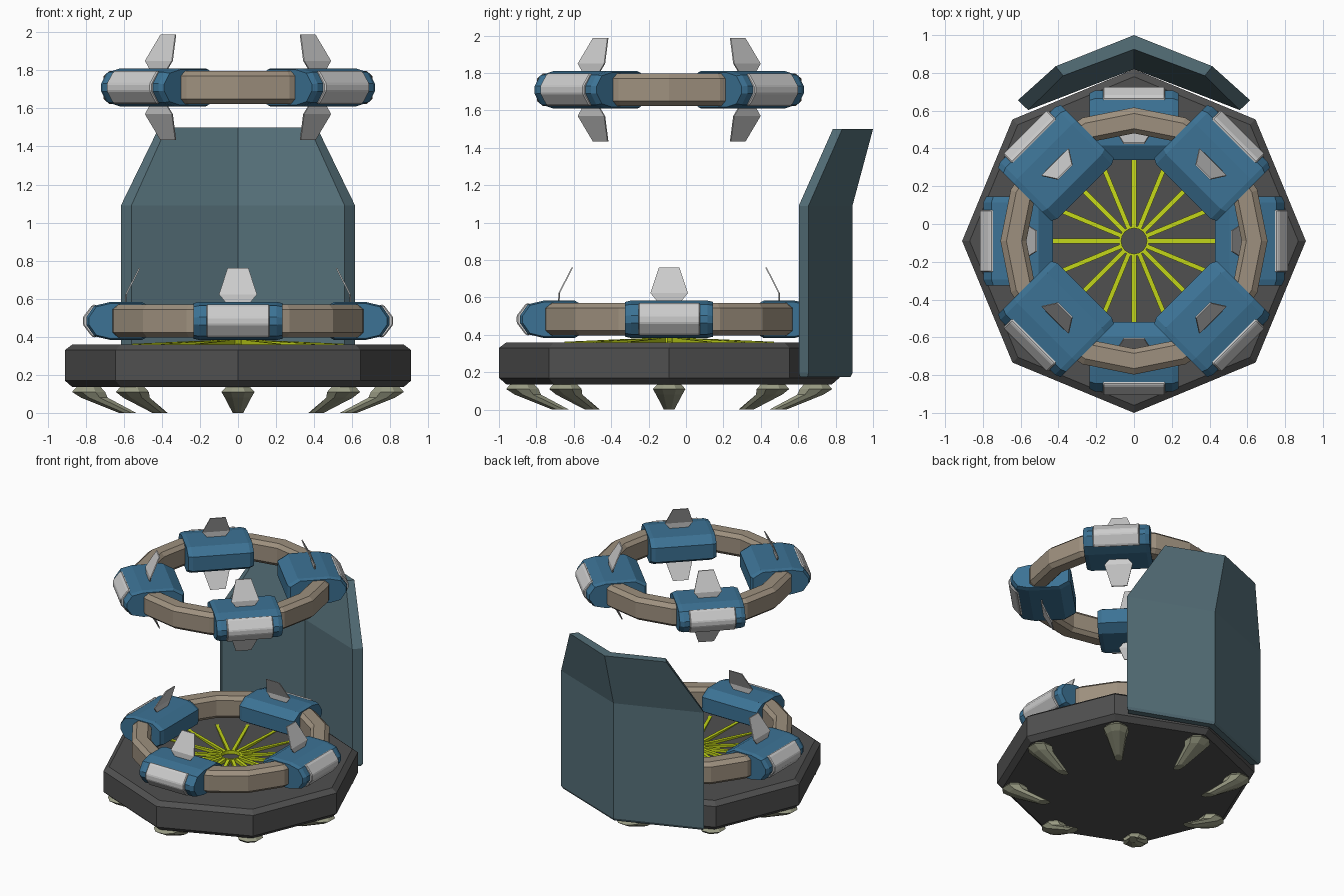
import bpy, bmesh
from math import sin, cos, pi
from mathutils import Matrix, Vector

if "Cube" in bpy.data.objects:
    bpy.data.objects.remove(bpy.data.objects["Cube"])

CY = -0.09                      # y of the round platform's axis


def material(name, rgb):
    m = bpy.data.materials.new(name)
    m.diffuse_color = (*rgb, 1)
    m.use_nodes = True
    m.node_tree.nodes["Principled BSDF"].inputs["Base Color"].default_value = m.diffuse_color
    return m


DARK = material("dark_grey", (0.08, 0.08, 0.08))
BLUE = material("blue", (0.045, 0.17, 0.30))
TAN = material("tan", (0.34, 0.28, 0.21))
TEAL = material("teal", (0.09, 0.16, 0.19))
YELLOW = material("yellow", (0.55, 0.68, 0.01))
KHAKI = material("khaki", (0.32, 0.33, 0.23))
SILVER = material("silver", (0.55, 0.55, 0.55))


def loft(name, loops, mat, angle=None, closed=False, bevel=0):
    """Skin equal-sized loops; angle places the part around the platform axis (local x = outward)."""
    bm = bmesh.new()
    rows = [[bm.verts.new(p) for p in loop] for loop in loops]
    n = len(rows[0])
    for i in range(len(rows) if closed else len(rows) - 1):
        a, b = rows[i], rows[(i + 1) % len(rows)]
        for j in range(n):
            k = (j + 1) % n
            bm.faces.new((a[j], a[k], b[k], b[j]))
    if not closed:
        bm.faces.new(rows[0])
        bm.faces.new(rows[-1])
    bmesh.ops.recalc_face_normals(bm, faces=bm.faces)
    if angle is not None:
        bm.transform(Matrix.Translation((0, CY, 0)) @ Matrix.Rotation(angle, 4, 'Z'))
    me = bpy.data.meshes.new(name)
    bm.to_mesh(me)
    bm.free()
    me.materials.append(mat)
    ob = bpy.data.objects.new(name, me)
    bpy.context.collection.objects.link(ob)
    if bevel:
        mod = ob.modifiers.new("bevel", 'BEVEL')
        mod.width, mod.segments = bevel, 1
        mod.limit_method, mod.angle_limit = 'ANGLE', 0.6
    return ob


def circle(r, z, n):
    return [(r * cos(2 * pi * i / n), r * sin(2 * pi * i / n), z) for i in range(n)]


def revolve(name, profile, n, mat):
    loops = [[(r * cos(2 * pi * i / n), r * sin(2 * pi * i / n), z) for r, z in profile]
             for i in range(n)]
    return loft(name, loops, mat, 0, closed=True)


# Octagonal platform
loft("platform", [circle(r, z, 8) for r, z in
                  ((0.87, 0.135), (0.91, 0.17), (0.91, 0.33), (0.87, 0.36))], DARK, 0)

# Inward-pointing feet at the platform corners
for i in range(8):
    loops = []
    for c, hr, ht, z in ((0.785, 0.06, 0.06, 0.14), (0.785, 0.087, 0.087, 0.11),
                         (0.755, 0.07, 0.07, 0.08), (0.58, 0.045, 0.028, 0.0)):
        loops.append([(c + hr * 1.08 * cos((k + .5) * pi / 4),
                       ht * 1.08 * sin((k + .5) * pi / 4), z) for k in range(8)])
    loft(f"foot_{i}", loops, KHAKI, i * pi / 4)

# Glowing floor spokes and hub
for i in range(16):
    w = 0.012
    loft(f"spoke_{i}", [[(r, -w, 0.35), (r, w, 0.35), (r, w, z), (r, -w, z)]
                        for r, z in ((0.07, 0.385), (0.56, 0.363))], YELLOW, i * pi / 8)
revolve("spoke_hub", [(0.068, 0.35), (0.08, 0.35), (0.08, 0.386), (0.068, 0.386)], 16, YELLOW)


def fin(name, z0, side, angle):
    """Thin hexagonal vane leaning toward the axis; side is +1 up, -1 down."""
    t = 0.004
    loops = []
    for r, w, dz in ((0.59, 0.055, 0.085), (0.588, 0.10, 0.14), (0.518, 0.055, 0.277)):
        z = z0 + side * dz
        loops.append([(r - t, -w, z), (r + t, -w, z), (r + t, w, z), (r - t, w, z)])
    loft(name, loops, SILVER, angle)


def ring_set(label, zc, start, inner, fin_sides):
    """Ring with four clamps, each carrying an outer plate and fins."""
    half = [(0.57, 0.06), (0.595, 0.087), (0.675, 0.087), (0.707, 0.06)]
    prof = half + [(r, -z) for r, z in reversed(half)]
    revolve(label + "_ring", [(r, zc + z) for r, z in prof], 16, TAN)
    top = [(inner, 0.055), (inner + 0.075, 0.1), (0.67, 0.1), (0.755, 0.08), (0.797, 0.02)]
    body = top + [(r, -z) for r, z in reversed(top)]
    plate = [(0.73, 0.06), (0.75, 0.088), (0.768, 0.082), (0.815, 0.02)]
    plate += [(r, -z) for r, z in reversed(plate)]
    mid = Vector((0.6, 0))
    for i in range(4):
        a = start + i * pi / 2
        loops = []
        for y, s in ((-0.235, 0.93), (-0.205, 1), (0.205, 1), (0.235, 0.93)):
            pts = [mid + (Vector(p) - mid) * s for p in body]
            loops.append([(p.x, y, zc + p.y) for p in pts])
        loft(f"{label}_clamp_{i}", loops, BLUE, a)
        loft(f"{label}_plate_{i}", [[(r, y, zc + z) for r, z in plate] for y in (-0.165, 0.165)],
             SILVER, a, bevel=0.006)
        for s in fin_sides:
            fin(f"{label}_fin_{i}_{'up' if s > 0 else 'down'}", zc, s, a)


ring_set("lower", 0.483, 0, 0.43, (1,))
ring_set("upper", 1.71, pi / 4, 0.37, (1, -1))

# V-shaped back shield: vertical below, leaning back and narrowing above
levels = []
for z, xo, yo, co, xi, yi, ci in ((0.175, 0.60, 0.65, 0.88, 0.565, 0.61, 0.83),
                                  (0.195, 0.615, 0.655, 0.89, 0.56, 0.603, 0.82),
                                  (1.09, 0.615, 0.655, 0.89, 0.56, 0.603, 0.82),
                                  (1.50, 0.415, 0.835, 1.0, 0.375, 0.785, 0.925)):
    levels.append([(-xo, yo, z), (0, co, z), (xo, yo, z), (xi, yi, z), (0, ci, z), (-xi, yi, z)])
loft("back_shield", levels, TEAL)
